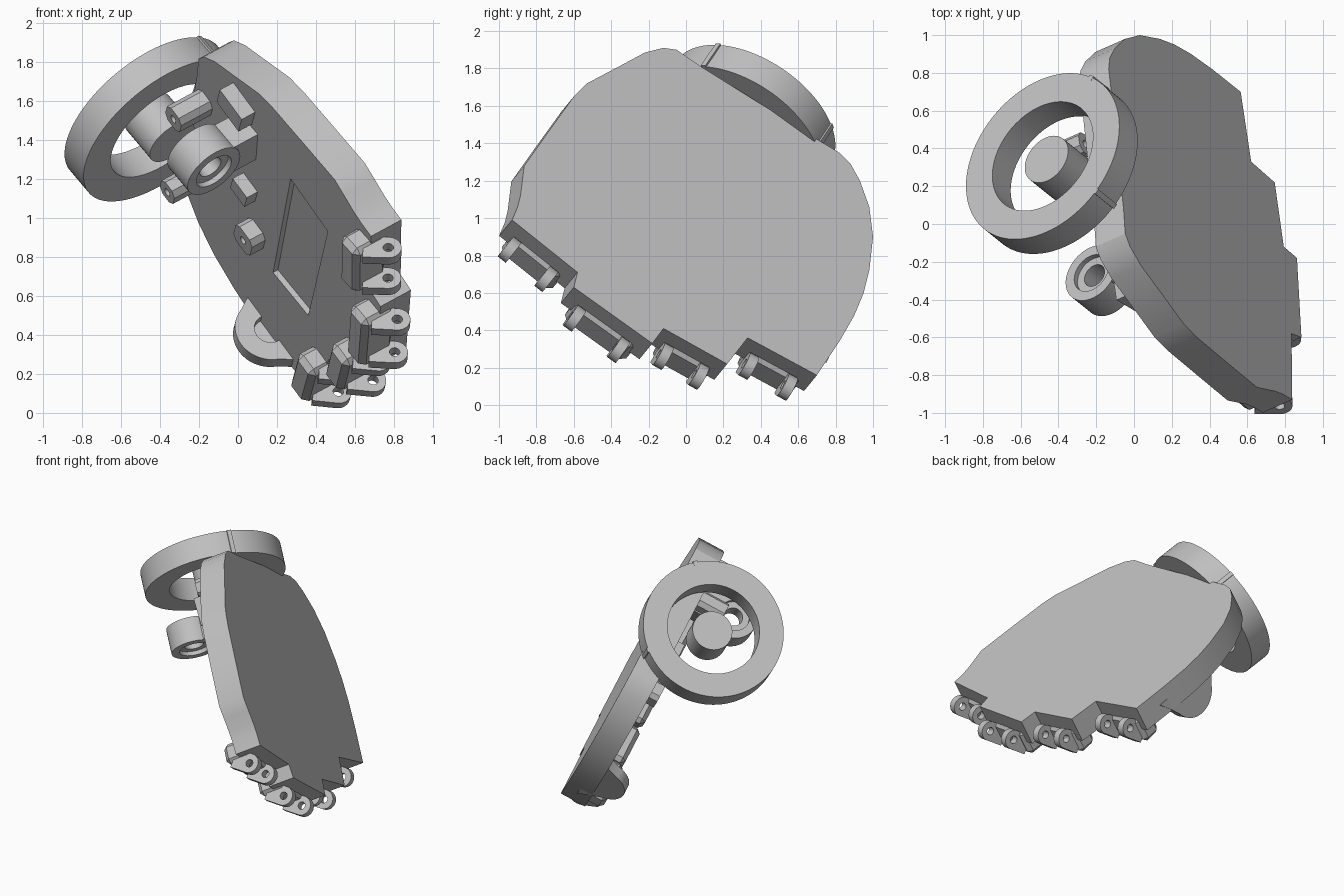
import bpy, bmesh, math
from mathutils import Vector, Matrix

cube = bpy.data.objects.get("Cube")
if cube:
    bpy.data.objects.remove(cube, do_unlink=True)

grey = bpy.data.materials.new("light_grey")
grey.use_nodes = True
COLOUR = (0.53, 0.53, 0.53, 1)
grey.diffuse_color = COLOUR
grey.node_tree.nodes["Principled BSDF"].inputs["Base Color"].default_value = COLOUR

# Palm directions: outward normal, across the knuckles, towards the fingers
N = Vector((1, 0.4436, 0.5425)).normalized()
U = Vector((0.125, -0.873, 0.474))
U = (U - N * U.dot(N)).normalized()
V = N.cross(U)
# Wrist axis lies in the palm plane
A = Vector((-0.57, 0.46, 0.68))
A = (A - N * A.dot(N)).normalized()
W = A.cross(N)
THICK = 0.19


def frame(origin, x, z):
    y = z.cross(x)
    m = Matrix((x, y, z)).transposed().to_4x4()
    m.translation = origin
    return m


def circle(r, count=48):
    return [(r * math.cos(math.tau * i / count),
             r * math.sin(math.tau * i / count)) for i in range(count)]


def finish(obj, smooth=True):
    obj.data.materials.clear()
    obj.data.materials.append(grey)
    if smooth:
        bpy.ops.object.select_all(action='DESELECT')
        bpy.context.view_layer.objects.active = obj
        obj.select_set(True)
        bpy.ops.object.shade_smooth_by_angle(angle=math.radians(25))
    return obj


def prism(name, loops, matrix, depth, smooth=True):
    """Filled outline (first loop) with holes (other loops), centred in depth."""
    curve = bpy.data.curves.new(name + "_outline", 'CURVE')
    curve.dimensions, curve.fill_mode, curve.extrude = '2D', 'BOTH', depth / 2
    for loop in loops:
        s = curve.splines.new('POLY')
        s.points.add(len(loop) - 1)
        for p, co in zip(s.points, loop):
            p.co = (co[0], co[1], 0, 1)
        s.use_cyclic_u = True
    temp = bpy.data.objects.new(name + "_outline", curve)
    bpy.context.collection.objects.link(temp)
    dg = bpy.context.evaluated_depsgraph_get()
    mesh = bpy.data.meshes.new_from_object(temp.evaluated_get(dg))
    bpy.data.objects.remove(temp, do_unlink=True)
    bm = bmesh.new()
    bm.from_mesh(mesh)
    bmesh.ops.remove_doubles(bm, verts=bm.verts, dist=0.0001)
    bmesh.ops.recalc_face_normals(bm, faces=bm.faces)
    bm.to_mesh(mesh)
    bm.free()
    mesh.transform(matrix)
    obj = bpy.data.objects.new(name, mesh)
    bpy.context.collection.objects.link(obj)
    return finish(obj, smooth)


def box(name, centre, size, x=U, z=N, bevel=0.0):
    mesh = bpy.data.meshes.new(name)
    bm = bmesh.new()
    bmesh.ops.create_cube(bm, size=1)
    bmesh.ops.scale(bm, vec=size, verts=bm.verts)
    if bevel:
        bmesh.ops.bevel(bm, geom=bm.edges[:], offset=bevel, segments=1, affect='EDGES')
    bm.transform(frame(Vector(centre), x, z))
    bm.to_mesh(mesh)
    bm.free()
    obj = bpy.data.objects.new(name, mesh)
    bpy.context.collection.objects.link(obj)
    return finish(obj, False)


def on_face(y, z):
    """Point of the palm's outer plane above the given side coordinates."""
    return Vector((0.962 - 0.4436 * y - 0.5425 * z, y, z))


# Palm slab with stepped knuckle edge
knuckles = [((0.70, 0.16), (0.33, 0.36)), ((0.22, 0.22), (-0.12, 0.41)),
            ((-0.18, 0.33), (-0.60, 0.63)), ((-0.58, 0.71), (-0.93, 0.99))]
outline = [p for pair in knuckles for p in pair]
outline += [(-0.9, 1.06), (-0.885, 1.12), (-0.875, 1.2), (-0.865, 1.28), (-0.73, 1.47),
            (-0.6, 1.65), (-0.53, 1.72), (-0.36, 1.81), (-0.22, 1.885), (-0.12, 1.91),
            (-0.05, 1.9), (0.08, 1.81), (0.72, 1.41), (0.82, 1.35), (0.88, 1.29),
            (0.93, 1.2), (0.98, 1.06), (1.0, 0.9), (0.98, 0.72), (0.95, 0.6),
            (0.9, 0.48), (0.82, 0.34)]
base = on_face(0, 1)
flat = [((on_face(*p) - base).dot(U), (on_face(*p) - base).dot(V)) for p in outline]
palm = prism("palm", [flat], frame(base - N * THICK / 2, U, N), THICK, False)

# Shallow pocket in the inner face
pocket = []
for x, z in ((0.27, 1.2), (0.46, 0.93), (0.36, 0.5), (0.18, 0.72)):
    p = Vector((x, (0.73 - x - 0.5425 * z) / 0.4436, z)) - base
    pocket.append((p.dot(U), p.dot(V)))
cutter = prism("pocket_cutter", [pocket], frame(base - N * THICK, U, N), 0.06, False)
cut = palm.modifiers.new("pocket", 'BOOLEAN')
cut.operation, cut.object, cut.solver = 'DIFFERENCE', cutter, 'EXACT'
bpy.context.view_layer.objects.active = palm
bpy.ops.object.modifier_apply(modifier=cut.name)
bpy.data.objects.remove(cutter, do_unlink=True)
finish(palm)

# Knuckles: a mounting block and two eyed lugs for each finger
arc = [(0.068 * math.cos(a), 0.068 * math.sin(a))
       for a in (math.pi * (i / 16 - 0.5) for i in range(17))]
lug = arc + [(-0.13, 0.068), (-0.13, -0.068)]
for i, (p, q) in enumerate(knuckles):
    start, end = on_face(*p), on_face(*q)
    length = (end - start).length
    across = (end - start).normalized()
    ahead = N.cross(across)
    middle = (start + end) / 2
    box(f"knuckle_block_{i}", middle - N * 0.2 - ahead * 0.055,
        (length * 0.78, 0.15, 0.2), across, N, 0.03)
    outward = (N * 0.8 + ahead * 0.6).normalized()
    for j, t in enumerate((0.24, 0.8)):
        spot = start.lerp(end, t) - N * 0.13 + ahead * 0.07
        prism(f"knuckle_lug_{i}_{j}", [lug, circle(0.027, 20)],
              frame(spot, outward, across), 0.055)

# Side ear with a blind round hole
ear = [(0.28, 0.1), (0.22, 0.02)]
ear += [(0.18 * math.cos(a), 0.18 * math.sin(a))
        for a in (math.radians(-20 - 140 * i / 24) for i in range(25))]
ear += [(-0.22, 0.02), (-0.28, 0.1)]
ear_centre = Vector((0.16, 0.76, 0.42))
prism("side_ear", [ear, circle(0.08, 32)], frame(ear_centre, V, U), 0.05)
prism("side_ear_back", [ear], frame(ear_centre - U * 0.04, V, U), 0.03)

# Wrist ring, its two ribs and the central peg
hub = Vector((-0.435, 0.32, 1.505))
prism("wrist_ring", [circle(0.495, 96), circle(0.325, 72)], frame(hub, N, A), 0.17)
for i, angle in enumerate((-49, 48)):
    a = math.radians(angle)
    out = N * math.cos(a) + W * math.sin(a)
    box(f"ring_rib_{i}", hub + out * 0.49, (0.03, 0.03, 0.172), out, A)
prism("wrist_peg", [circle(0.14)], frame(hub - A * 0.06, N, A), 0.22)

# Thumb joint: bored barrel with wider recess at both ends
joint = Vector((-0.175, -0.3, 1.3))
prism("thumb_barrel", [circle(0.165), circle(0.065, 32)], frame(joint, N, A), 0.12)
for i, side in enumerate((-1, 1)):
    prism(f"thumb_barrel_rim_{i}", [circle(0.165), circle(0.11, 40)],
          frame(joint + A * side * 0.075, N, A), 0.03)
box("thumb_arm", joint + N * 0.2, (0.22, 0.17, 0.18), W, N)

# Guide blocks on the inner face
box("guide_block_top", (0.02, -0.35, 1.585), (0.13, 0.2, 0.16))
box("guide_block_middle", (0.06, 0.1, 1.16), (0.1, 0.13, 0.14))


def bored_block(name, centre, side, depth):
    """Chamfered block standing on the palm, bored along its height."""
    s, c = side / 2, 0.03
    shape = [(-s + c, -s), (s - c, -s), (s, -s + c), (s, s - c),
             (s - c, s), (-s + c, s), (-s, s - c), (-s, -s + c)]
    prism(name, [shape, circle(0.022, 16)], frame(Vector(centre), V, N), depth)


bored_block("tendon_guide_upper", (-0.25, 0.05, 1.55), 0.13, 0.2)
bored_block("tendon_guide_side", (-0.31, 0.4, 1.16), 0.12, 0.13)
bored_block("tendon_guide_lower", (0.09, 0.31, 0.92), 0.15, 0.16)
